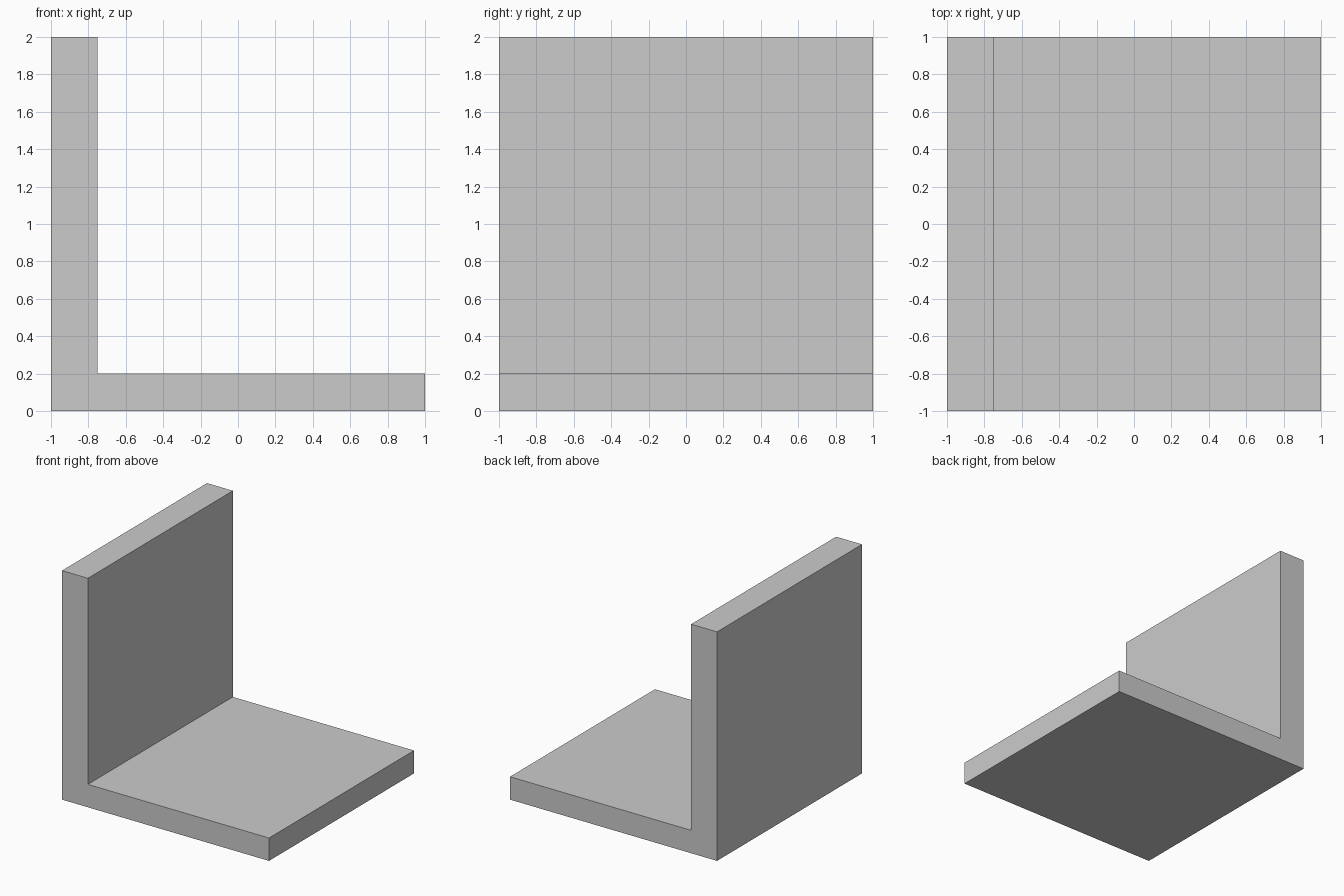
import bpy
import bmesh

if "Cube" in bpy.data.objects:
    bpy.data.objects.remove(bpy.data.objects["Cube"])

# L-shaped bracket: side profile (x, z) extruded along y
WALL, FLOOR = 0.25, 0.2
profile = [(-1, 0), (1, 0), (1, FLOOR), (-1 + WALL, FLOOR), (-1 + WALL, 2), (-1, 2)]

bm = bmesh.new()
face = bm.faces.new([bm.verts.new((x, -1, z)) for x, z in profile])
extruded = bmesh.ops.extrude_face_region(bm, geom=[face], use_keep_orig=True)
moved = [v for v in extruded["geom"] if isinstance(v, bmesh.types.BMVert)]
bmesh.ops.translate(bm, verts=moved, vec=(0, 2, 0))
bmesh.ops.recalc_face_normals(bm, faces=bm.faces)

mesh = bpy.data.meshes.new("angle_bracket")
bm.to_mesh(mesh)
bm.free()
bpy.context.collection.objects.link(bpy.data.objects.new("angle_bracket", mesh))
